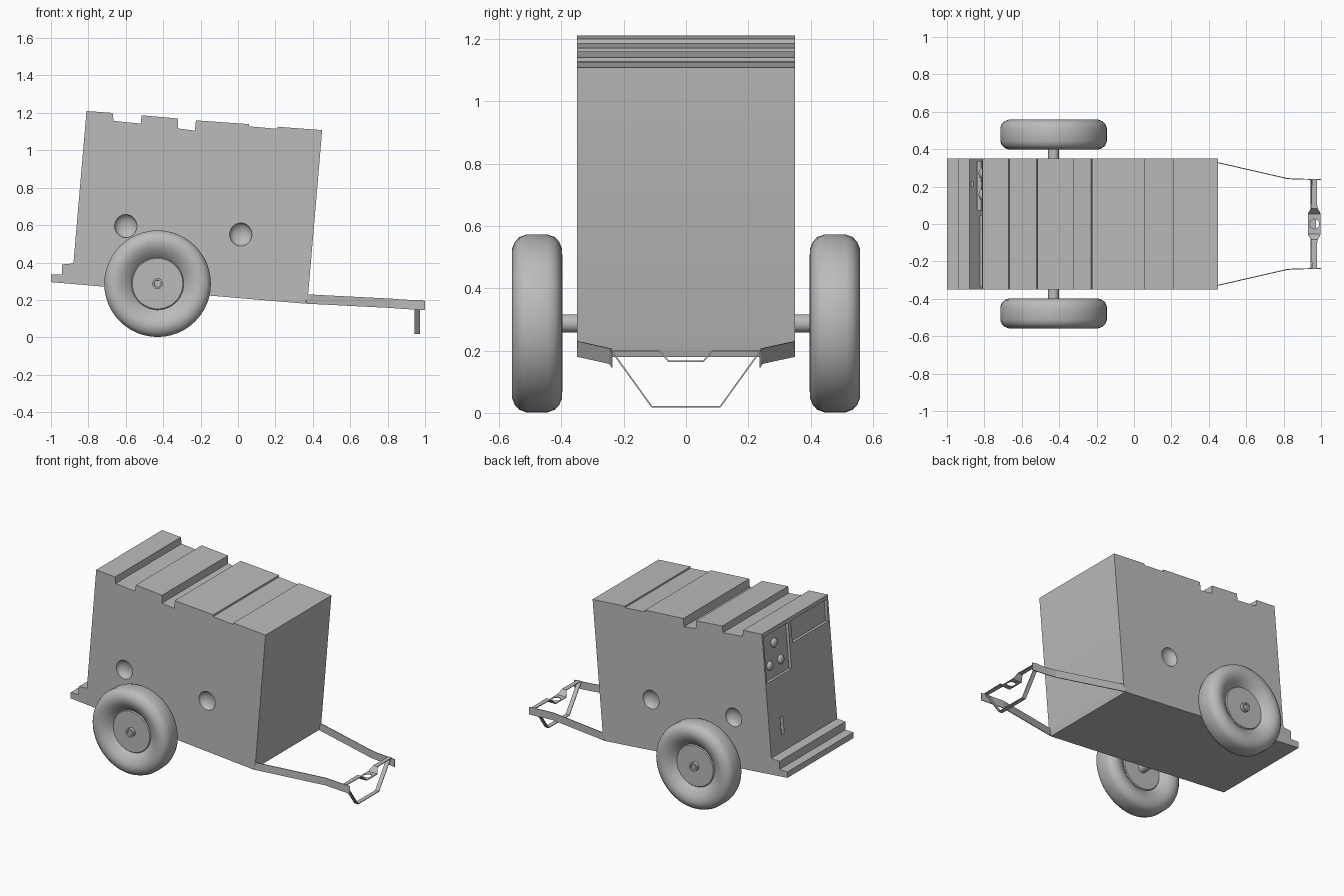
import bpy, bmesh, math
from mathutils import Vector, Matrix

cube = bpy.data.objects.get("Cube")
if cube:
    bpy.data.objects.remove(cube, do_unlink=True)

GREY = (0.5, 0.5, 0.5, 1)
mat = bpy.data.materials.new("plain grey")
mat.use_nodes = True
mat.diffuse_color = GREY
mat.node_tree.nodes["Principled BSDF"].inputs["Base Color"].default_value = GREY


def finish(name, bm, smooth=False, fix=True):
    if fix:
        bmesh.ops.recalc_face_normals(bm, faces=bm.faces)
    me = bpy.data.meshes.new(name)
    bm.to_mesh(me)
    bm.free()
    me.materials.append(mat)
    ob = bpy.data.objects.new(name, me)
    bpy.context.collection.objects.link(ob)
    bpy.ops.object.select_all(action='DESELECT')
    ob.select_set(True)
    bpy.context.view_layer.objects.active = ob
    if smooth:
        bpy.ops.object.shade_smooth_by_angle(angle=math.radians(35))
    return ob


def apply(ob, mod):
    bpy.context.view_layer.objects.active = ob
    bpy.ops.object.modifier_apply(modifier=mod.name)


def cut(ob, cutter):
    cutter.hide_render = True
    mod = ob.modifiers.new("cut", 'BOOLEAN')
    mod.operation, mod.solver, mod.object = 'DIFFERENCE', 'EXACT', cutter
    apply(ob, mod)
    bpy.data.objects.remove(cutter, do_unlink=True)


def strip(name, points, across, thick=0.005):
    """Thin bent plate: each point has its half width along 'across'."""
    bm = bmesh.new()
    rows = [[bm.verts.new(Vector(p) + s * w * Vector(across)) for s in (-1, 1)]
            for p, w in points]
    for a, b in zip(rows, rows[1:]):
        bm.faces.new((a[0], b[0], b[1], a[1]))
    ob = finish(name, bm)
    mod = ob.modifiers.new("plate", 'SOLIDIFY')
    mod.thickness, mod.offset = thick, 0
    apply(ob, mod)
    return ob


def cylinder(bm, radius, depth, matrix, sides=24):
    bmesh.ops.create_cone(bm, cap_ends=True, segments=sides, radius1=radius,
                          radius2=radius, depth=depth, matrix=matrix)


# Body: side outline with stepped roof and rear ledge, extruded across
HALF = 0.35
outline = [(-1, .295), (-1, .335), (-.94, .335), (-.94, .39), (-.88, .395),
           (-.81, 1.21), (-.67, 1.2), (-.665, 1.157), (-.52, 1.143),
           (-.515, 1.187), (-.32, 1.17), (-.32, 1.117), (-.23, 1.105),
           (-.225, 1.16), (.06, 1.14), (.06, 1.128), (.21, 1.115),
           (.21, 1.126), (.45, 1.108), (.375, .23), (.36, .18)]
bm = bmesh.new()
face = bm.faces.new([bm.verts.new((x, -HALF, z)) for x, z in outline])
new = bmesh.ops.extrude_face_region(bm, geom=[face])["geom"]
bmesh.ops.translate(bm, vec=(0, 2 * HALF, 0),
                    verts=[v for v in new if isinstance(v, bmesh.types.BMVert)])
body = finish("body", bm)

# Control end slopes; this places things on it
TILT = math.atan2(.07, .815)


def on_end(y, z):
    return (Matrix.Translation((-.88 + math.tan(TILT) * (z - .395), y, z))
            @ Matrix.Rotation(TILT, 4, 'Y'))


# Recesses: dial panel, vent window and latch slot (y from, y to, z from, z to)
bm = bmesh.new()
for y0, y1, z0, z1 in ((.075, .335, .88, 1.185), (-.335, .045, 1.04, 1.185),
                       (.2, .228, .5, .62)):
    m = on_end((y0 + y1) / 2, (z0 + z1) / 2)
    bmesh.ops.create_cube(bm, size=1, matrix=m @ Matrix.Diagonal(
        (.04, y1 - y0, z1 - z0, 1)))
cut(body, finish("recess_cutter", bm))

# Dimples in both sides
bm = bmesh.new()
for side in (-1, 1):
    for x, z in ((-.6, .595), (.015, .55)):
        bmesh.ops.create_uvsphere(
            bm, u_segments=20, v_segments=12, radius=1,
            matrix=Matrix.Translation((x, side * HALF, z))
            @ Matrix.Diagonal((.06, .035, .062, 1)))
cut(body, finish("dimple_cutter", bm))
bpy.context.view_layer.objects.active = body
body.select_set(True)
bpy.ops.object.shade_smooth_by_angle(angle=math.radians(30))

# Dials
bm = bmesh.new()
for y, z in ((.21, 1.1), (.27, .97), (.155, .97)):
    bmesh.ops.create_uvsphere(
        bm, u_segments=16, v_segments=10, radius=.03,
        matrix=on_end(y, z) @ Matrix.Translation((.018, 0, 0))
        @ Matrix.Diagonal((.6, 1, 1, 1)))
finish("dials", bm, smooth=True)

# Axle
WX, WZ, WY = -.43, .287, .478
TURN = Matrix.Rotation(math.pi / 2, 4, 'X')
bm = bmesh.new()
cylinder(bm, .029, 1.08, Matrix.Translation((WX, 0, WZ)) @ TURN)
caps = [f for f in bm.faces if len(f.verts) > 4]
bmesh.ops.inset_individual(bm, faces=caps, thickness=.01)
bmesh.ops.inset_individual(bm, faces=caps, thickness=.001, depth=-.012)
finish("axle", bm, smooth=True)

# Wheels: lathed dished tyre with a flat hub disc
half = [(0, .04), (.135, .04), (.14, .034), (.15, .044), (.17, .06),
        (.195, .075), (.22, .081), (.24, .08), (.262, .071), (.277, .057),
        (.285, .035)]
profile = half + [(r, -y) for r, y in reversed(half)]
for name, side in (("front_wheel", -1), ("back_wheel", 1)):
    bm = bmesh.new()
    verts = [bm.verts.new((WX + r, side * WY + y, WZ)) for r, y in profile]
    edges = [bm.edges.new(p) for p in zip(verts, verts[1:])]
    bmesh.ops.spin(bm, geom=verts + edges, cent=(WX, side * WY, WZ),
                   axis=(0, 1, 0), angle=2 * math.pi, steps=48)
    bmesh.ops.remove_doubles(bm, verts=bm.verts, dist=.0005)
    finish(name, bm, smooth=True)

# Drawbar rails
for name, s in (("front_rail", -1), ("back_rail", 1)):
    strip(name, [((.365, s * .347, .205), .025), ((.82, s * .243, .182), .025),
                 ((.87, s * .24, .178), .025), ((1, s * .238, .17), .025)],
          (0, 0, 1))

# Hitch cross bar with a dropped, drilled centre
right = [(.24, .198, .013), (.085, .198, .016), (.055, .165, .034)]
path = right + [(-y, z, w) for y, z, w in reversed(right)]
bar = strip("hitch_bar", [((.964, y, z), w) for y, z, w in path], (1, 0, 0))
bm = bmesh.new()
cylinder(bm, .026, .1, Matrix.Translation((.964, 0, .165)))
cut(bar, finish("hole_cutter", bm))

# Stand hanging below the hitch
strip("stand", [((.958, y, z), .014) for y, z in
                ((-.238, .198), (-.11, .02), (.11, .02), (.238, .198))],
      (1, 0, 0))
